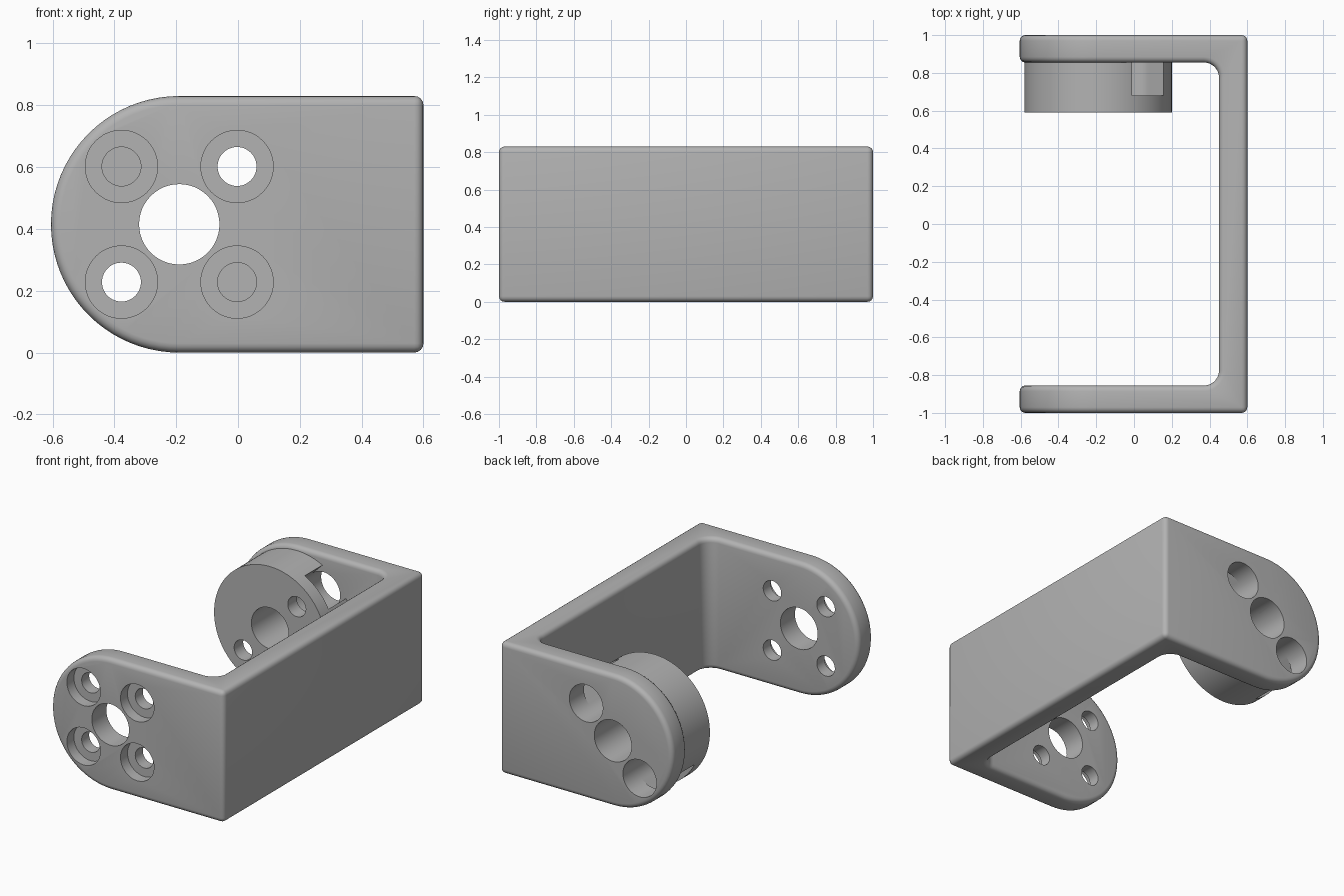
import bpy
import bmesh
from math import cos, sin, pi, radians

default = bpy.data.objects.get("Cube")
if default:
    bpy.data.objects.remove(default, do_unlink=True)

metal = bpy.data.materials.new("plain_grey")
GREY = (0.45, 0.45, 0.45, 1)
metal.use_nodes = True
metal.diffuse_color = GREY
metal.node_tree.nodes["Principled BSDF"].inputs["Base Color"].default_value = GREY

HEIGHT, INNER, WEB = 0.83, 0.855, 0.45
PX, PZ = -0.19, HEIGHT / 2          # pivot centre
TIP = HEIGHT / 2                    # radius of the arm ends
BOLT = 0.187                        # bolt offset from the pivot
PIVOT_R, BOLT_R, HEAD_R, BOSS_R = 0.13, 0.063, 0.117, 0.39


def arc(cx, cy, r, start, end, steps):
    angles = [radians(start + (end - start) * i / steps) for i in range(steps + 1)]
    return [(cx + r * cos(a), cy + r * sin(a)) for a in angles]


def prism(name, points, axis, low, high):
    """Extrude a flat outline along the y or z axis."""
    bm = bmesh.new()
    place = (lambda a, b: (a, low, b)) if axis == "y" else (lambda a, b: (a, b, low))
    face = bm.faces.new([bm.verts.new(place(a, b)) for a, b in points])
    moved = bmesh.ops.extrude_face_region(bm, geom=[face])["geom"]
    shift = (0, high - low, 0) if axis == "y" else (0, 0, high - low)
    bmesh.ops.translate(bm, vec=shift, verts=[v for v in moved if isinstance(v, bmesh.types.BMVert)])
    bmesh.ops.recalc_face_normals(bm, faces=bm.faces)
    mesh = bpy.data.meshes.new(name)
    bm.to_mesh(mesh)
    bm.free()
    mesh.materials.append(metal)
    obj = bpy.data.objects.new(name, mesh)
    bpy.context.collection.objects.link(obj)
    return obj


def rod(x, z, r, low, high, steps=48):
    return prism("cutter", arc(x, z, r, 0, 360, steps)[:-1], "y", low, high)


def activate(obj):
    bpy.ops.object.select_all(action="DESELECT")
    obj.select_set(True)
    bpy.context.view_layer.objects.active = obj


def combine(obj, cutter, operation="DIFFERENCE"):
    cutter.hide_render = True
    activate(obj)
    mod = obj.modifiers.new("cut", "BOOLEAN")
    mod.operation, mod.object, mod.solver = operation, cutter, "EXACT"
    bpy.ops.object.modifier_apply(modifier=mod.name)
    bpy.data.objects.remove(cutter, do_unlink=True)


def smooth(obj):
    activate(obj)
    bpy.ops.object.shade_smooth_by_angle(angle=radians(35))


# U-shaped bracket with filleted inside corners, arm ends trimmed round
fillet = 0.08
channel = [(-0.8, -1), (0.6, -1), (0.6, 1), (-0.8, 1), (-0.8, INNER)]
channel += arc(WEB - fillet, INNER - fillet, fillet, 90, 0, 8)
channel += arc(WEB - fillet, fillet - INNER, fillet, 0, -90, 8)
channel.append((-0.8, -INNER))
bracket = prism("bracket", channel, "z", -0.1, HEIGHT + 0.1)
outline = arc(PX, PZ, TIP, 90, 270, 40) + [(0.7, 0), (0.7, HEIGHT)]
combine(bracket, prism("cutter", outline, "y", -1.2, 1.2), "INTERSECT")

# Rounded outer edges
activate(bracket)
bevel = bracket.modifiers.new("round", "BEVEL")
bevel.width, bevel.segments = 0.03, 4
bevel.limit_method, bevel.angle_limit = "ANGLE", radians(40)
bevel.use_clamp_overlap = False
bpy.ops.object.modifier_apply(modifier=bevel.name)

# Pivot hole through both arms, four counterbored holes in the front arm
combine(bracket, rod(PX, PZ, PIVOT_R, -1.2, 1.2))
for sx in (-1, 1):
    for sz in (-1, 1):
        x, z = PX + sx * BOLT, PZ + sz * BOLT
        combine(bracket, rod(x, z, BOLT_R, -1.2, -0.7))
        combine(bracket, rod(x, z, HEAD_R, -1.2, -0.93))

# Round boss inside the back arm
boss = rod(PX, PZ, BOSS_R, 0.59, INNER, 96)
boss.name = boss.data.name = "pivot_boss"
combine(boss, rod(PX, PZ, PIVOT_R, 0.4, 1.2))

# Two diagonal bolt holes, each with a head pocket that opens through the boss rim
for s in (-1, 1):
    x, z = PX + s * BOLT, PZ + s * BOLT
    combine(bracket, rod(x, z, HEAD_R, 0.7, 1.2))
    combine(boss, rod(x, z, BOLT_R, 0.4, 0.8))
    turn = 135 if s > 0 else -45
    slot = arc(x, z, HEAD_R, turn, turn + 180, 24)
    reach = s * 0.3
    slot += [(slot[-1][0] + reach, slot[-1][1] + reach), (slot[0][0] + reach, slot[0][1] + reach)]
    combine(boss, prism("cutter", slot, "y", 0.68, 1.2))

smooth(bracket)
smooth(boss)
